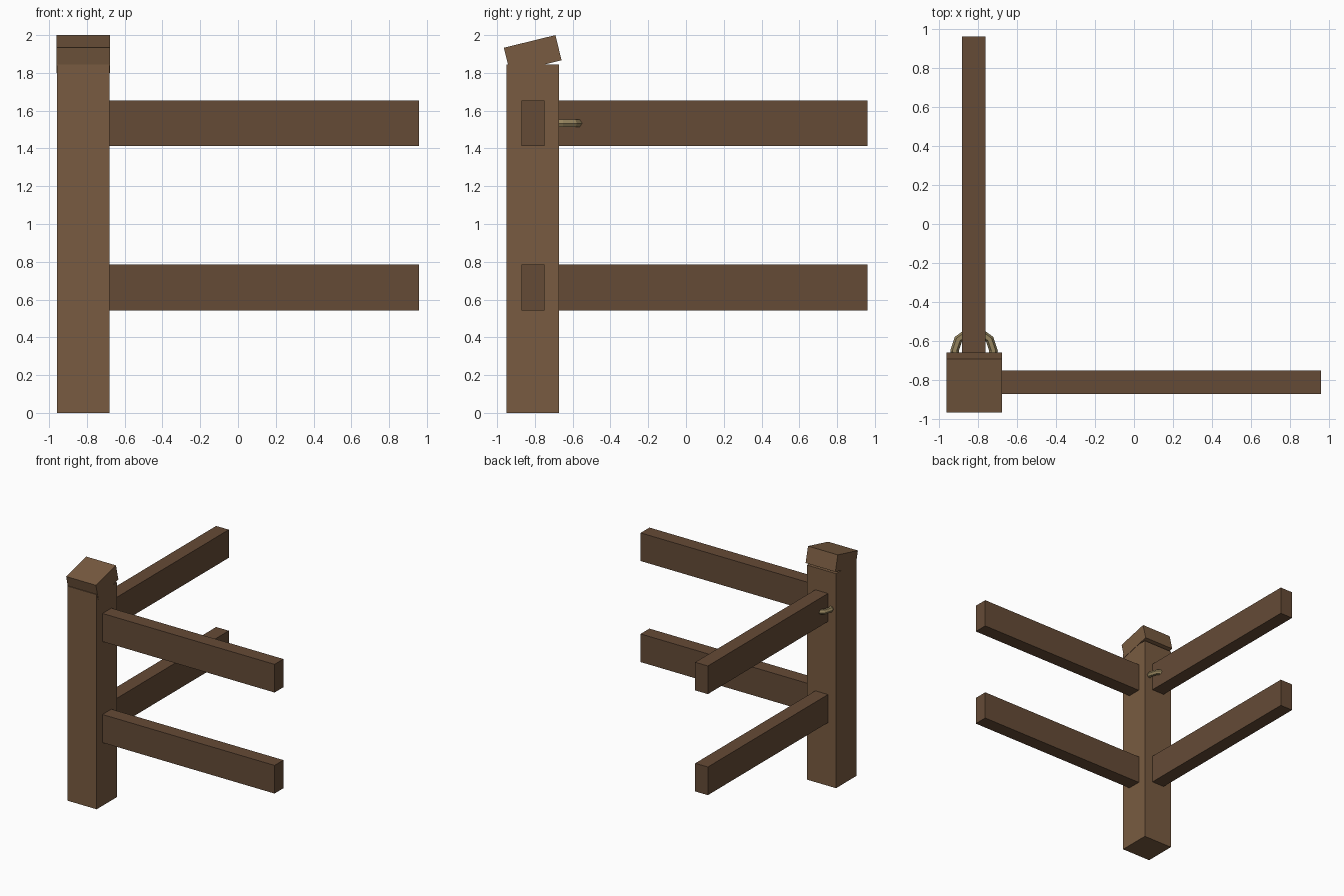
import bpy
from math import pi

if "Cube" in bpy.data.objects:
    bpy.data.objects.remove(bpy.data.objects["Cube"])


def material(name, rgb):
    m = bpy.data.materials.new(name)
    m.diffuse_color = (*rgb, 1)
    m.use_nodes = True
    m.node_tree.nodes["Principled BSDF"].inputs["Base Color"].default_value = m.diffuse_color
    return m


POST = material("post_wood", (0.19, 0.105, 0.052))
RAIL = material("rail_wood", (0.13, 0.07, 0.037))
ROPE = material("rope", (0.30, 0.23, 0.11))


def box(name, x, y, z, mat, tilt=0):
    """Box from (min, max) pairs, optionally tilted about x."""
    bpy.ops.mesh.primitive_cube_add(
        size=1, location=[(a + b) / 2 for a, b in (x, y, z)], rotation=(tilt, 0, 0))
    o = bpy.context.object
    o.name = name
    o.scale = [b - a for a, b in (x, y, z)]
    o.data.materials.append(mat)
    return o


# Corner post with a crooked cap block
box("post", (-0.957, -0.68), (-0.949, -0.672), (0, 1.845), POST)
box("post_cap", (-0.96, -0.677), (-0.952, -0.671), (1.8315, 1.9685), POST, tilt=0.24)

# Two rails on each of the two sides
for level, z in (("lower", (0.543, 0.785)), ("upper", (1.412, 1.654))):
    box(f"{level}_right_rail", (-0.68, 0.957), (-0.87, -0.75), z, RAIL)
    box(f"{level}_back_rail", (-0.88, -0.76), (-0.672, 0.96), z, RAIL)

# Rope ring tying the upper back rail to the post
bpy.ops.mesh.primitive_torus_add(
    major_segments=10, minor_segments=6, major_radius=0.1, minor_radius=0.022,
    location=(-0.819, -0.65, 1.533))
ring = bpy.context.object
ring.name = "rope_ring"
ring.data.materials.append(ROPE)
